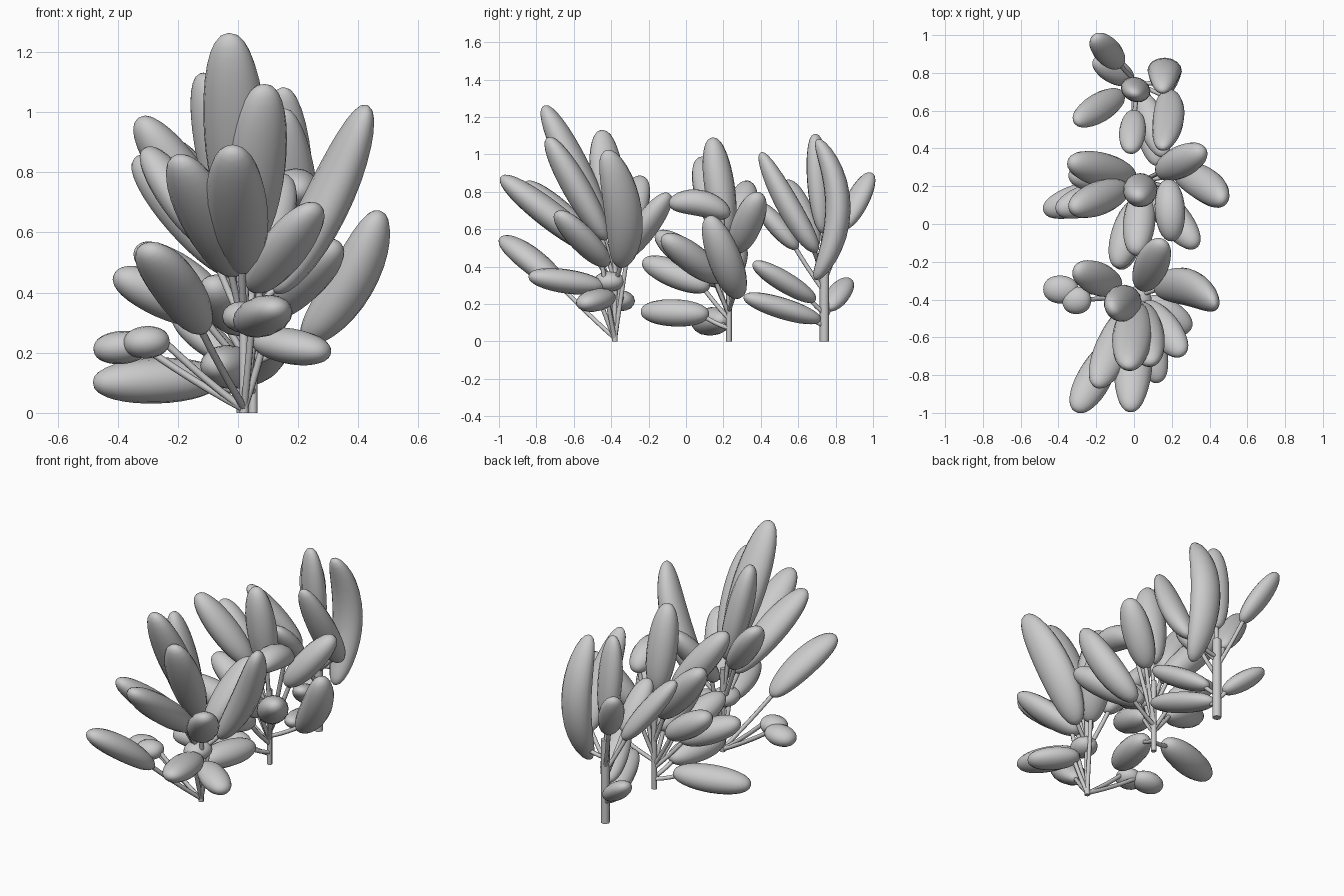
import bpy, bmesh
from math import pi, sin, cos
from mathutils import Vector as V

if "Cube" in bpy.data.objects:
    bpy.data.objects.remove(bpy.data.objects["Cube"])


def tube(name, pts, w, h, sides=16, rings=16, oval=True):
    """Loft along a three-point curve: a closed oval leaf, or a plain stalk."""
    p0, p1, p2 = [V(p) for p in pts]
    bm = bmesh.new()
    loops, last = [], None
    for i in range(rings + 1):
        u, s = i / rings, 1.0
        if oval:
            a = pi * (0.02 + 0.96 * u)
            u, s = (1 - cos(a)) / 2, sin(a) ** 0.85
        c = p0.lerp(p1, u).lerp(p1.lerp(p2, u), u)
        t = ((p1 - p0).lerp(p2 - p1, u)).normalized()
        side = t.cross(V((0, 0, 1)))
        if last:  # carry the frame along so the leaf never twists
            side = last - t * last.dot(t)
        elif side.length < 0.05:
            side = V((1, 0, 0))
        last = side = side.normalized()
        up = side.cross(t).normalized()
        ring = []
        for k in range(sides):
            a = 2 * pi * k / sides
            ring.append(bm.verts.new(c + side * cos(a) * w * s + up * sin(a) * h * s))
        loops.append(ring)
    for a, b in zip(loops, loops[1:]):
        for k in range(sides):
            bm.faces.new((a[k], a[k - 1], b[k - 1], b[k]))
    bm.faces.new(loops[0])
    bm.faces.new(loops[-1])
    bmesh.ops.recalc_face_normals(bm, faces=bm.faces)
    for f in bm.faces:
        f.smooth = oval or len(f.verts) == 4
    me = bpy.data.meshes.new(name)
    bm.to_mesh(me)
    bm.free()
    bpy.context.collection.objects.link(bpy.data.objects.new(name, me))


def stalk(name, a, b, r):
    mid = (a + b) / 2 - V((0, 0, 0.015))
    tube(name, (a, mid, b), r, r, 8, 6, False)


def plant(name, x, y, trunk, r, low, rise, fork, wide, flat, tips, curved):
    """Leaves radiate from the trunk; higher tips spring from higher up.
    A tip may carry a fourth value: the bare share of its spoke."""
    root = V((x, y, 0))
    stalk(name + "_trunk", root, V((x, y, trunk)), r)
    paths = []
    for tx, ty, tz, *bare in tips:
        tip, crown = V((tx, ty, tz)), V((x, y, low + rise * tz))
        base = crown.lerp(tip, bare[0] if bare else 0.13)
        paths.append((base, (base + tip) / 2, tip))
    paths += [[V(p) for p in c] for c in curved]
    for i, (base, mid, tip) in enumerate(paths):
        w = wide * (0.062 + 0.055 * (tip - base).length)
        tube(f"{name}_leaf_{i}", (base, mid, tip), w, w * flat)
        f = max(fork, 0.7) if tip.z > 0.8 else fork
        start = V((x, y, f * (low + rise * tip.z)))
        stalk(f"{name}_stalk_{i}", start, base.lerp(mid, 0.25), 0.012)


# front plant: broad leaves, stalks fanning up from the ground
plant("front_plant", 0.02, -0.38, 0.5, 0.015, 0.2, 0.24, 0.05, 1.03, 0.74, [
    (-0.03, -0.76, 1.26), (0.09, -0.74, 1.09), (-0.02, -0.99, 0.88),
    (-0.2, -0.86, 0.85), (0.26, -0.69, 0.69), (0.13, -0.84, 0.35),
    (0.3, -0.56, 0.2), (-0.12, -0.45, 1.13), (-0.31, -0.24, 0.88, 0.3),
    (0.15, -0.09, 0.79), (-0.48, -0.34, 0.21, 0.63), (-0.38, -0.41, 0.23, 0.62),
], [
    ((-0.12, -0.64, 0.27), (-0.21, -0.83, 0.45), (-0.31, -0.99, 0.55)),
    ((0.12, -0.35, 0.4), (0.3, -0.28, 0.66), (0.43, -0.43, 1.02)),
    ((0.03, -0.33, 0.32), (0.02, -0.41, 0.32), (0.01, -0.49, 0.32)),
])

# middle plant: plump leaves spreading from a low fork
plant("middle_plant", 0.05, 0.23, 0.45, 0.015, 0.08, 0.38, 0.5, 1, 0.88, [
    (0.02, 0.14, 1.09), (-0.33, 0.08, 0.98, 0.25), (-0.48, 0.07, 0.1, 0.2),
    (-0.34, 0.33, 0.85), (0.37, 0.39, 0.79, 0.25), (0.33, -0.12, 0.56),
    (-0.09, -0.23, 0.43, 0.23), (-0.08, -0.24, 0.16, 0.23), (0.01, -0.16, 0.58),
    (-0.41, 0.07, 0.46, 0.3), (-0.34, 0.26, 0.55, 0.25),
], [
    ((0.18, 0.23, 0.67), (0.19, 0.08, 0.78), (0.2, -0.09, 0.73)),
    ((0.22, 0.28, 0.24), (0.4, 0.22, 0.41), (0.47, 0.12, 0.67)),
])

# rear plant: slim upright leaves on a thick trunk
plant("rear_plant", 0.02, 0.74, 0.5, 0.025, 0, 0.45, 0.8, 0.88, 0.75, [
    (0, 0.69, 1.11), (-0.21, 0.99, 0.9, 0.4), (-0.21, 0.87, 0.33),
    (0.16, 0.36, 0.42), (0.13, 0.31, 0.24, 0.05), (-0.31, 0.54, 0.86, 0.25),
    (-0.02, 0.38, 0.74, 0.4),
], [
    ((0.16, 0.69, 0.33), (0.17, 0.93, 0.71), (0.15, 0.7, 1.08)),
    ((0.18, 0.7, 0.48), (0.2, 0.57, 0.66), (0.15, 0.4, 1.01)),
])
